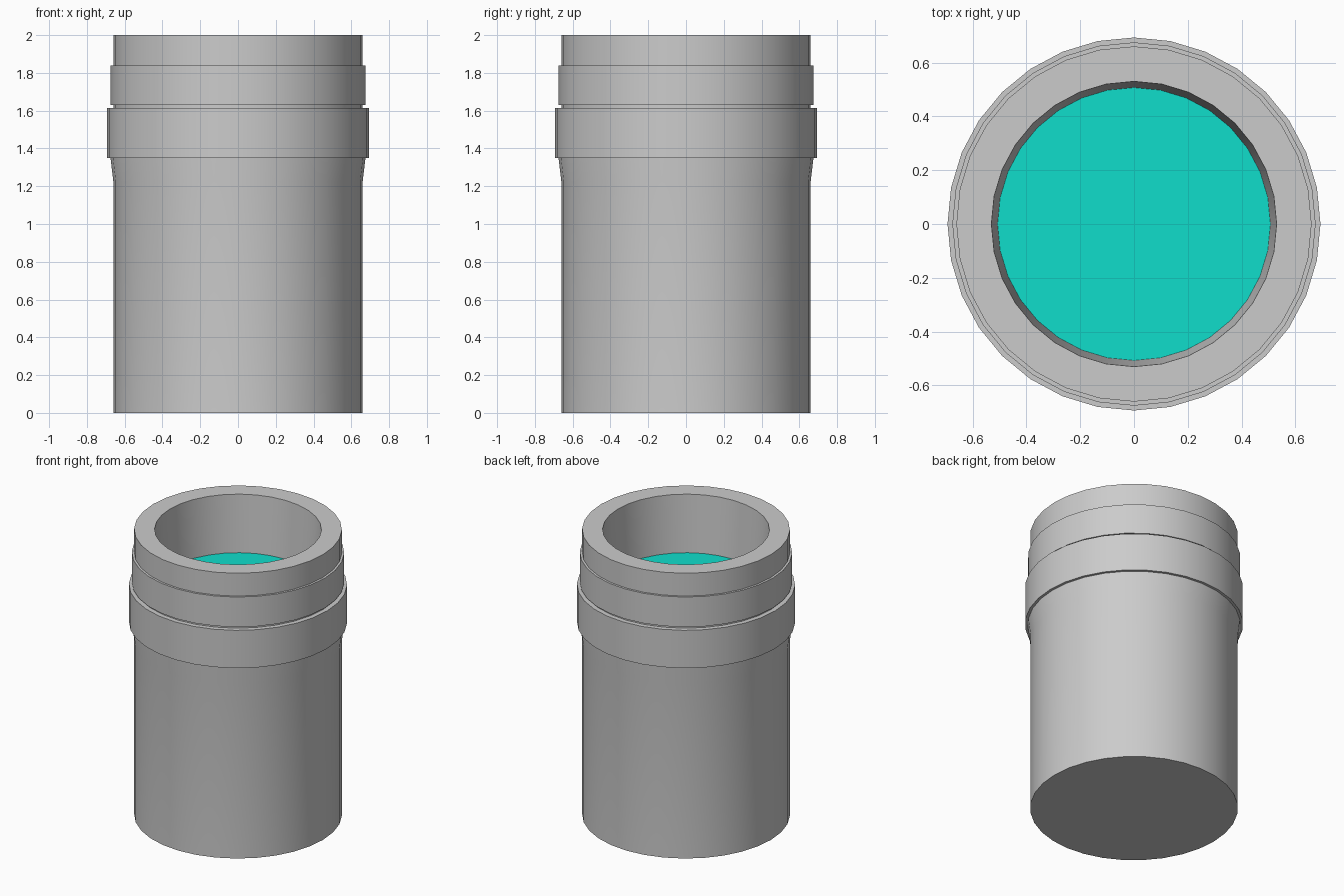
import bpy, bmesh
from math import cos, sin, pi, radians

if "Cube" in bpy.data.objects:
    bpy.data.objects.remove(bpy.data.objects["Cube"])

SIDES = 32


def lathe(name, profile, cap_ends=True, closed=False):
    """Spin a (radius, z) profile about z; optionally cap its ends or close the loop."""
    bm = bmesh.new()
    rings = [[bm.verts.new((r * cos(2 * pi * i / SIDES), r * sin(2 * pi * i / SIDES), z))
              for i in range(SIDES)] for r, z in profile]
    pairs = list(zip(rings, rings[1:]))
    if closed:
        pairs.append((rings[-1], rings[0]))
    for a, b in pairs:
        for i in range(SIDES):
            j = (i + 1) % SIDES
            bm.faces.new((a[i], a[j], b[j], b[i]))
    if cap_ends and not closed:
        bm.faces.new(rings[0][::-1])
        if len(rings) > 1:
            bm.faces.new(rings[-1])
    bmesh.ops.recalc_face_normals(bm, faces=bm.faces)
    me = bpy.data.meshes.new(name)
    bm.to_mesh(me)
    bm.free()
    ob = bpy.data.objects.new(name, me)
    bpy.context.collection.objects.link(ob)
    bpy.ops.object.select_all(action='DESELECT')
    ob.select_set(True)
    bpy.context.view_layer.objects.active = ob
    bpy.ops.object.shade_smooth_by_angle(angle=radians(30))
    return ob


# Cup: outer wall with flare and collar, flat rim, slightly tapered inside
lathe("cup_body", [
    (0.66, 0), (0.66, 1.225), (0.675, 1.35), (0.675, 1.60), (0.66, 1.615),
    (0.66, 1.63), (0.675, 1.63), (0.675, 1.84), (0.66, 1.84), (0.66, 2.0),
    (0.53, 2.0), (0.507, 1.6), (0.43, 0.2)])

# Raised band around the flare
lathe("outer_band", [(0.66, 1.35), (0.693, 1.35), (0.693, 1.615), (0.66, 1.615)],
      closed=True)

# Liquid surface inside
liquid = bpy.data.materials.new("liquid_teal")
liquid.diffuse_color = (0.005, 0.73, 0.60, 1)
liquid.use_nodes = True
liquid.node_tree.nodes["Principled BSDF"].inputs["Base Color"].default_value = liquid.diffuse_color
surface = lathe("liquid_surface", [(0.507, 1.6)])
# Single disc: make sure it faces up
if surface.data.polygons[0].normal.z < 0:
    surface.data.flip_normals()
surface.data.materials.append(liquid)
